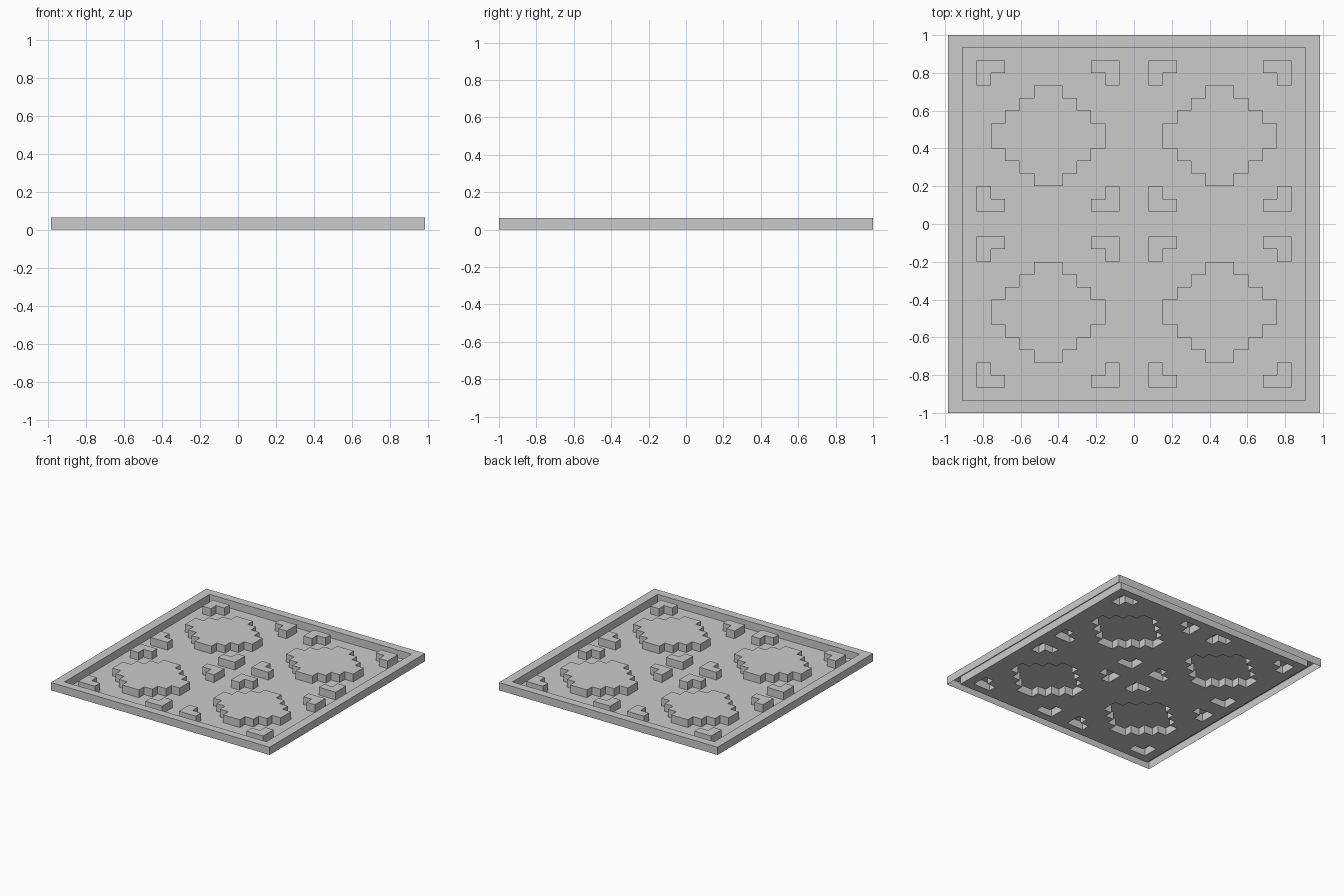
import bpy, bmesh

if "Cube" in bpy.data.objects:
    bpy.data.objects.remove(bpy.data.objects["Cube"])

# The panel is a thin pressed sheet laid out on a 26 x 30 grid of cells
NX, NY = 26, 30
CX, CY = 1.97 / NX, 2.0 / NY
H = 0.063


def pt(i, j, z):
    return ((i - NX / 2) * CX, (j - NY / 2) * CY, z)


def sheet(name, cells, z, walls):
    """Flat sheet over the cells, with optional side walls down to z = 0 (open below)."""
    bm = bmesh.new()

    def quad(*pts):
        bm.faces.new([bm.verts.new(p) for p in pts])

    for i, j in sorted(cells):
        c = [(i, j), (i + 1, j), (i + 1, j + 1), (i, j + 1)]
        quad(*[pt(*p, z) for p in c])
        if not walls:
            continue
        for k, (di, dj) in enumerate([(0, -1), (1, 0), (0, 1), (-1, 0)]):
            if (i + di, j + dj) not in cells:
                a, b = c[k], c[(k + 1) % 4]
                quad(pt(*a, 0), pt(*b, 0), pt(*b, z), pt(*a, z))
    bmesh.ops.remove_doubles(bm, verts=bm.verts, dist=1e-4)
    me = bpy.data.meshes.new(name)
    bm.to_mesh(me)
    bm.free()
    ob = bpy.data.objects.new(name, me)
    bpy.context.collection.objects.link(ob)
    return ob


every = {(i, j) for i in range(NX) for j in range(NY)}

# Raised border one cell wide
border = {(i, j) for i, j in every if i in (0, NX - 1) or j in (0, NY - 1)}
sheet("border_frame", border, H, True)
raised = set(border)

# Four motifs: a stepped diamond with four corner brackets around it
for n, (ci, cj) in enumerate([(7, 8), (19, 8), (7, 22), (19, 22)], 1):
    diamond = set()
    for r, half in enumerate([4, 3, 2, 1]):
        for i in range(ci - half, ci + half):
            diamond |= {(i, cj + r), (i, cj - 1 - r)}
    sheet(f"stepped_diamond_{n}", diamond, H, True)
    raised |= diamond

    k = 0
    for sx in (-1, 1):
        for sy in (-1, 1):
            k += 1
            bracket = set()
            for a, b in [(4, 5), (3, 5), (4, 4)]:
                bracket.add((ci + a if sx > 0 else ci - 1 - a,
                             cj + b if sy > 0 else cj - 1 - b))
            sheet(f"corner_bracket_{n}_{k}", bracket, H, True)
            raised |= bracket

# Sunken background, left open beneath the raised shapes
sheet("background_panel", every - raised, 0.0, False)
